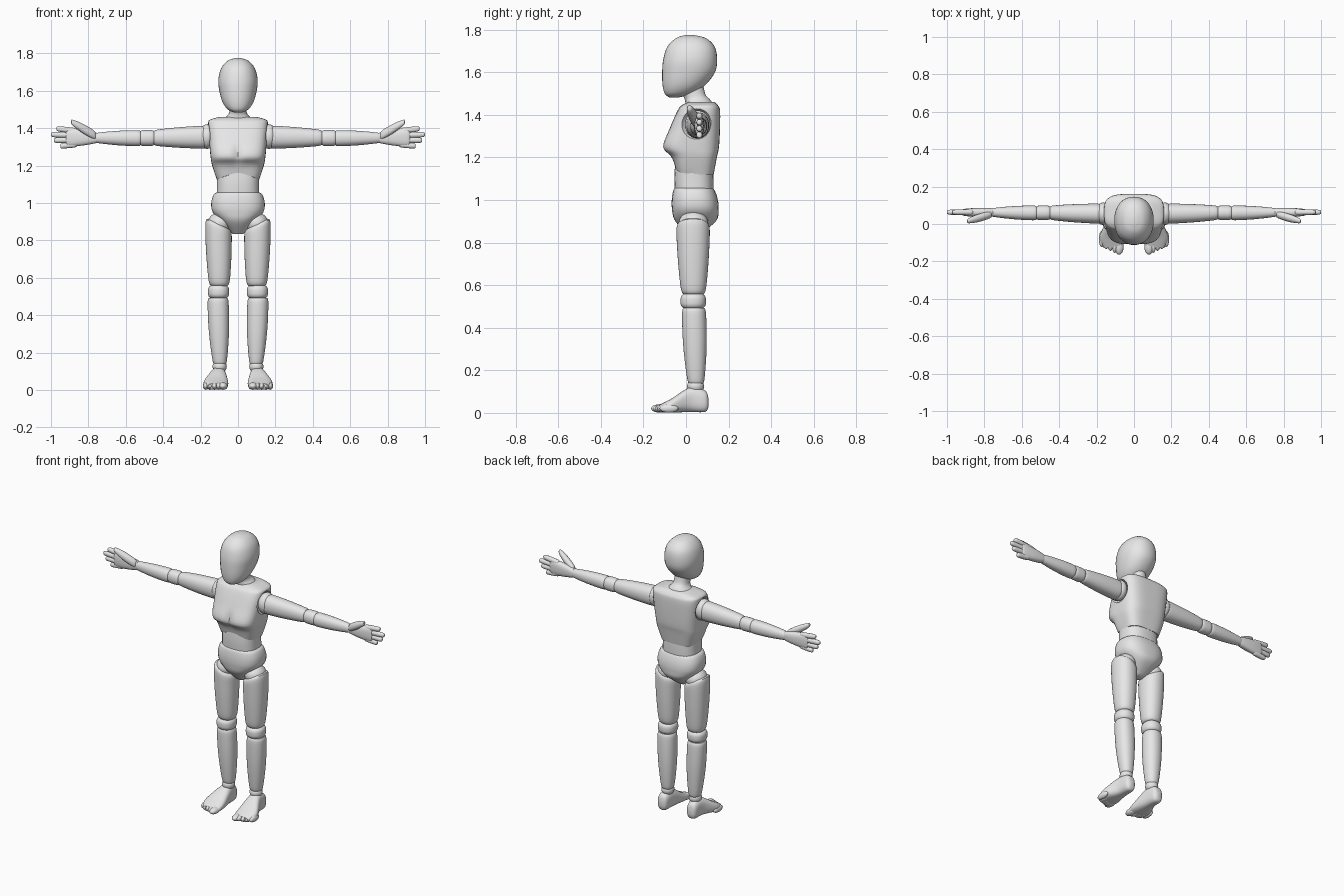
import bpy
import bmesh
from math import cos, sin, pi, exp, radians
from mathutils import Vector

cube = bpy.data.objects.get("Cube")
if cube:
    bpy.data.objects.remove(cube, do_unlink=True)

grey = bpy.data.materials.new("light_grey")
grey.use_nodes = True
grey.diffuse_color = (0.8, 0.8, 0.8, 1)
grey.node_tree.nodes["Principled BSDF"].inputs["Base Color"].default_value = grey.diffuse_color

SIDES = (("left_", 1), ("right_", -1))
PLACE = {
    "X": lambda along, u, v: Vector((along, u, v)),
    "Y": lambda along, u, v: Vector((u, along, v)),
    "Z": lambda along, u, v: Vector((u, v, along)),
}


def smooth(mesh):
    mesh.polygons.foreach_set("use_smooth", [True] * len(mesh.polygons))
    mesh.set_sharp_from_angle(angle=radians(45))


def finish(bm, name):
    """Turn a bmesh into a smooth-shaded object."""
    bmesh.ops.recalc_face_normals(bm, faces=bm.faces)
    mesh = bpy.data.meshes.new(name)
    bm.to_mesh(mesh)
    bm.free()
    mesh.materials.append(grey)
    smooth(mesh)
    obj = bpy.data.objects.new(name, mesh)
    bpy.context.collection.objects.link(obj)
    return obj


def spline(rows, steps=5):
    """Interpolate smoothly between neighbouring sections."""
    rows = [Vector(row) for row in rows]
    padded = [rows[0]] + rows + [rows[-1]]
    result = []
    for before, p, q, after in zip(padded, padded[1:], padded[2:], padded[3:]):
        for k in range(steps):
            t = k / steps
            ease = t * (1 - t) / 2
            result.append(p.lerp(q, t * t * (3 - 2 * t))
                          + (q - before) * ease * (1 - t) - (after - p) * ease * t)
    return result + [rows[-1]]


def skin(name, axis, sections, side=1, power=2.2, count=32, warp=None):
    """Skin superellipse sections given as (position, centre u, centre v, radius u, radius v)."""
    bm = bmesh.new()
    rings = []
    for along, u, v, radius_u, radius_v in sections:
        ring = []
        for k in range(count):
            c, s = cos(2 * pi * k / count), sin(2 * pi * k / count)
            r = (abs(c) ** power + abs(s) ** power) ** (-1 / power)
            co = PLACE[axis](along, u + radius_u * r * c, v + radius_v * r * s)
            if warp:
                warp(co)
            co.x *= side
            ring.append(bm.verts.new(co))
        rings.append(ring)
    for low, high in zip(rings, rings[1:]):
        for k in range(count):
            n = (k + 1) % count
            bm.faces.new((low[k], low[n], high[n], high[k]))
    bm.faces.new(rings[0])
    bm.faces.new(rings[-1])
    return finish(bm, name)


def limb(name, axis, start, end, side, bulge=0.0, crisp=14, **options):
    """Tapered barrel with rounded ends; a higher crisp gives tighter ends."""
    steps = 20
    sections = []
    for i in range(steps + 1):
        d = cos(pi * i / steps)
        t = (1 - d) / 2
        section = Vector(start).lerp(Vector(end), t)
        rounding = max(0, 1 - abs(d) ** crisp) ** (1 / crisp)
        for k in (-2, -1):
            section[k] = (section[k] + bulge * sin(pi * t)) * max(rounding, 0.3)
        sections.append(section)
    return skin(name, axis, sections, side, **options)


def torso(name, rows, **options):
    """Centred upright part from (height, half width, front, back) rows."""
    sections = [(z, 0, (front + back) / 2, half, (back - front) / 2)
                for z, half, front, back in rows]
    return skin(name, "Z", spline(sections), **options)


def ball(name, centre, radii, side):
    bm = bmesh.new()
    bmesh.ops.create_uvsphere(bm, u_segments=24, v_segments=14, radius=1)
    bmesh.ops.scale(bm, vec=radii, verts=bm.verts)
    bmesh.ops.translate(bm, vec=centre, verts=bm.verts)
    bmesh.ops.scale(bm, vec=(side, 1, 1), verts=bm.verts)
    return finish(bm, name)


def shape_chest(co):
    """Groove between the breast muscles and arch the lower front edge."""
    if co.y < 0.03:
        co.y += 0.018 * exp(-(co.x / 0.02) ** 2 - ((co.z - 1.26) / 0.04) ** 2)
        lift = min(max((1.2 - co.z) / 0.08, 0), 1)
        co.z += 0.035 * lift * max(0, 1 - (co.x / 0.12) ** 2)


def slope_thigh(co):
    """Lower the inner side of the thigh top so it clears the pelvis."""
    co.z -= max(0, co.z - 0.8) * 4 * max(0, 0.17 - co.x)


# Head and neck
torso("head", [
    (1.483, .02, -.08, -.03), (1.5, .055, -.1, .03), (1.54, .083, -.11, .09),
    (1.6, .1, -.112, .136), (1.66, .105, -.107, .146), (1.72, .09, -.088, .135),
    (1.76, .056, -.048, .095), (1.775, .015, -.005, .04)])
torso("neck", [(1.43, .1, 0, .14), (1.47, .055, -.005, .115),
               (1.5, .044, -.015, .09), (1.58, .043, -.03, .075)])

# Chest with hollow arm sockets
chest = torso("chest", [
    (1.12, .112, -.05, .13), (1.2, .138, -.068, .145), (1.25, .147, -.108, .155),
    (1.34, .155, -.075, .16), (1.42, .16, -.04, .16), (1.445, .15, -.02, .15),
    (1.46, .1, .01, .135)], power=3.6, count=56, warp=shape_chest)
for prefix, side in SIDES:
    cutter = ball(prefix + "socket_cutter", (.185, .05, 1.355), (.07, .08, .08), side)
    cutter.hide_render = True
    cut = chest.modifiers.new("arm_socket", "BOOLEAN")
    cut.operation = "DIFFERENCE"
    cut.solver = "EXACT"
    cut.object = cutter
    bpy.ops.object.select_all(action="DESELECT")
    bpy.context.view_layer.objects.active = chest
    chest.select_set(True)
    bpy.ops.object.modifier_apply(modifier=cut.name)
    bpy.data.objects.remove(cutter, do_unlink=True)
smooth(chest.data)

# Waist and pelvis
torso("abdomen", [(1, .115, -.05, .13), (1.1, .113, -.055, .13), (1.18, .115, -.05, .125)],
      power=2.6)
torso("pelvis", [
    (.835, .03, .01, .06), (.9, .09, -.05, .14), (.95, .135, -.065, .153),
    (1, .143, -.067, .15), (1.045, .13, -.06, .135), (1.058, .11, -.05, .12)], power=2.6)

for prefix, side in SIDES:
    # Arm
    ball(prefix + "shoulder", (.165, .055, 1.355), (.045, .06, .066), side)
    limb(prefix + "upper_arm", "X", (.17, .055, 1.352, .054, .062),
         (.45, .06, 1.348, .038, .042), side, bulge=.003)
    limb(prefix + "elbow", "X", (.44, .06, 1.347, .039, .043),
         (.53, .06, 1.347, .039, .043), side, crisp=4)
    limb(prefix + "forearm", "X", (.52, .059, 1.346, .04, .043),
         (.765, .062, 1.348, .022, .026), side, bulge=.004)

    # Hand
    limb(prefix + "palm", "X", (.745, .062, 1.348, .022, .026),
         (.92, .062, 1.35, .018, .05), side, bulge=.004, crisp=8, power=2.6)
    tips = {"index": .97, "middle": 1, "ring": .985, "little": .95}
    for i, (label, tip) in enumerate(tips.items()):
        limb(prefix + label + "_finger", "X", (.86, .063, 1.385 - i * .024, .016, .016),
             (tip, .063, 1.397 - i * .031, .014, .015), side, crisp=5, count=14)
    limb(prefix + "thumb", "X", (.76, .052, 1.358, .018, .024),
         (.892, .015, 1.434, .013, .015), side, bulge=.006, crisp=7, count=18)

    # Leg
    ball(prefix + "hip", (.1, .035, .89), (.063, .07, .058), side)
    limb(prefix + "thigh", "Z", (.555, .1, .035, .055, .057),
         (.92, .105, .033, .071, .08), side, bulge=.005, crisp=10, warp=slope_thigh)
    limb(prefix + "knee", "Z", (.485, .104, .034, .057, .06),
         (.565, .104, .034, .057, .06), side, crisp=3)
    limb(prefix + "calf", "Z", (.135, .097, .047, .036, .038),
         (.495, .107, .037, .056, .056), side, bulge=.008)
    ball(prefix + "ankle", (.098, .045, .125), (.038, .04, .035), side)

    # Foot, with toes stepping back from the big one
    skin(prefix + "foot", "Y", spline([
        (.106, .104, .048, .014, .018), (.09, .104, .055, .032, .05),
        (.02, .105, .062, .042, .058), (-.07, .118, .034, .066, .032),
        (-.128, .11, .02, .052, .016)]), side, power=2.7)
    for i in range(5):
        width = .016 if i else .025
        ball(f"{prefix}toe_{i + 1}", (.08 + i * .023, -.12 + i * .01, .021),
             (width, .044, .02), side)
